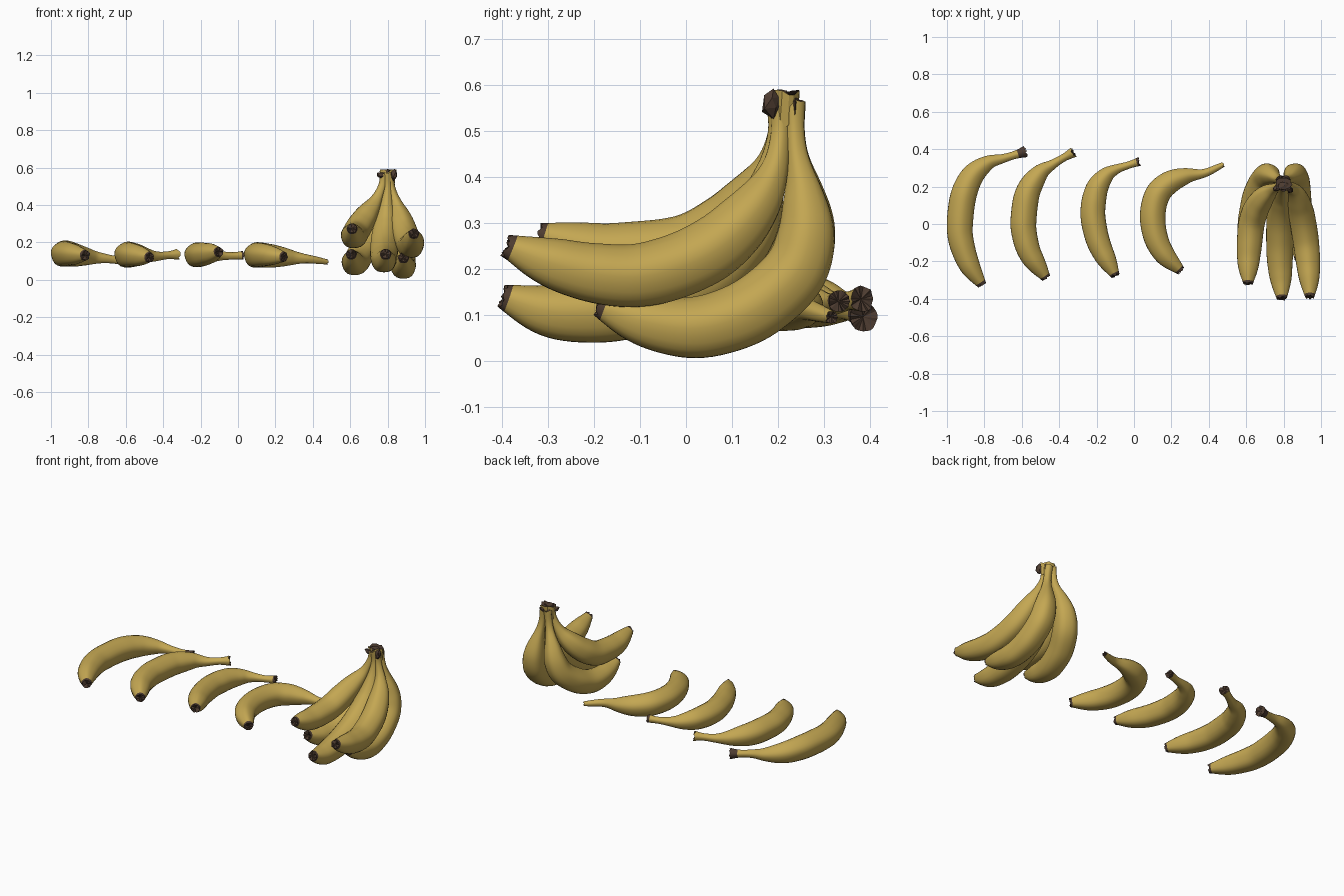
import bpy, bmesh, math, random
from mathutils import Vector, Matrix

if "Cube" in bpy.data.objects:
    bpy.data.objects.remove(bpy.data.objects["Cube"])

random.seed(4)

def material(name, rgb):
    m = bpy.data.materials.new(name)
    m.diffuse_color = (*rgb, 1)
    m.use_nodes = True
    m.node_tree.nodes["Principled BSDF"].inputs["Base Color"].default_value = m.diffuse_color
    return m

YELLOW = material("banana yellow", (0.55, 0.385, 0.085))
BROWN = material("dark brown", (0.075, 0.045, 0.03))

RINGS, SIDES = 64, 24
# relative thickness from blossom tip (0) to stem end (1)
PROFILE = [(0, .36), (.02, .43), (.06, .61), (.13, .82), (.25, .96), (.4, 1.02), (.55, 1.01),
           (.66, .9), (.74, .7), (.8, .48), (.86, .34), (.94, .28)]

def smooth_path(pts, n):
    """Catmull-Rom curve through pts, resampled evenly by length."""
    p = [Vector(q) for q in pts]
    p = [2 * p[0] - p[1]] + p + [2 * p[-1] - p[-2]]
    fine = []
    for a, b, c, d in zip(p, p[1:], p[2:], p[3:]):
        for k in range(20):
            t = k / 20
            fine.append(.5 * (2 * b + (c - a) * t + (2 * a - 5 * b + 4 * c - d) * t * t
                              + (3 * b - a - 3 * c + d) * t ** 3))
    fine.append(p[-2])
    dist = [0]
    for a, b in zip(fine, fine[1:]):
        dist.append(dist[-1] + (b - a).length)
    out, j = [], 0
    for i in range(n):
        s = dist[-1] * i / (n - 1)
        while j < len(fine) - 2 and dist[j + 1] < s:
            j += 1
        out.append(fine[j].lerp(fine[j + 1], (s - dist[j]) / (dist[j + 1] - dist[j])))
    return out

def radii(n, stem_end):
    prof = PROFILE + [(1, stem_end)]
    r = []
    for i in range(n):
        t = i / (n - 1)
        for (t0, r0), (t1, r1) in zip(prof, prof[1:]):
            if t <= t1 + 1e-9:
                r.append(r0 + (r1 - r0) * (t - t0) / (t1 - t0))
                break
    for _ in range(4):
        r = r[:1] + [(a + 2 * b + c) / 4 for a, b, c in zip(r, r[1:], r[2:])] + r[-1:]
    return r

def finish(bm, name):
    bmesh.ops.recalc_face_normals(bm, faces=bm.faces)
    me = bpy.data.meshes.new(name)
    bm.to_mesh(me)
    bm.free()
    me.materials.append(YELLOW)
    me.materials.append(BROWN)
    ob = bpy.data.objects.new(name, me)
    bpy.context.collection.objects.link(ob)
    return ob

def banana(name, pts, radius, stem_end=.36, dark_stem=.99):
    path, rad = smooth_path(pts, RINGS), radii(RINGS, stem_end)
    bm = bmesh.new()
    rings, side = [], None
    for i, c in enumerate(path):
        tan = (path[min(i + 1, RINGS - 1)] - path[max(i - 1, 0)]).normalized()
        if side is None:
            side = Vector((0, 0, 1))
        side = (side - tan * side.dot(tan)).normalized()
        other = tan.cross(side)
        ring = []
        for k in range(SIDES):
            a = math.tau * k / SIDES
            r = radius * rad[i] * (1 + .025 * math.cos(5 * a))   # soft ridges
            jag = tan * random.uniform(-.006, .006) if i in (0, RINGS - 1) else Vector()
            ring.append(bm.verts.new(c + r * (side * math.cos(a) + other * math.sin(a)) + jag))
        rings.append(ring)
    for i in range(RINGS - 1):
        t = i / (RINGS - 1)
        for k in range(SIDES):
            q = (k + 1) % SIDES
            f = bm.faces.new((rings[i][k], rings[i][q], rings[i + 1][q], rings[i + 1][k]))
            f.smooth = True
            f.material_index = int(t < .008 or t >= dark_stem)
    # dark end caps, slightly sunken
    for ring, c, inner in ((rings[0], path[0], path[1]), (rings[-1], path[-1], path[-2])):
        mid = bm.verts.new(c.lerp(inner, .4))
        for k in range(SIDES):
            f = bm.faces.new((ring[k], ring[(k + 1) % SIDES], mid))
            f.material_index = 1
    return finish(bm, name)

# four loose bananas lying on their sides, tip to stem
banana("loose_banana_1", [(-.813, -.325, .13), (-.88, -.22, .135), (-.922, -.1, .137), (-.931, 0, .138),
       (-.912, .15, .138), (-.862, .26, .13), (-.78, .327, .12), (-.70, .35, .112), (-.58, .387, .095)],
       .069, .45, .95)
banana("loose_banana_2", [(-.47, -.288, .12), (-.553, -.163, .13), (-.586, -.056, .132), (-.59, .035, .133),
       (-.568, .168, .133), (-.505, .27, .13), (-.436, .318, .125), (-.38, .352, .13), (-.325, .383, .135)],
       .068, .42)
banana("loose_banana_3", [(-.1, -.275, .15), (-.174, -.136, .137), (-.206, -.04, .133), (-.22, .067, .132),
       (-.2, .184, .132), (-.152, .257, .13), (-.099, .291, .128), (-.035, .313, .127), (.027, .333, .13)],
       .065, .36, .97)
banana("loose_banana_4", [(.25, -.25, .122), (.163, -.163, .13), (.115, -.067, .131), (.1, .05, .131),
       (.126, .158, .13), (.19, .222, .125), (.28, .257, .118), (.377, .272, .11), (.476, .317, .095)],
       .067, .2)

# bunch of five hanging from one crown
banana("bunch_right_upper", [(.94, -.39, .25), (.937, -.3, .215), (.93, -.2, .19), (.92, -.1, .185),
       (.905, 0, .213), (.89, .08, .26), (.87, .15, .335), (.845, .19, .41), (.82, .205, .49),
       (.81, .205, .565)], .069)
banana("bunch_left_upper", [(.61, -.32, .275), (.612, -.2, .24), (.618, -.1, .235), (.628, 0, .247),
       (.652, .08, .29), (.69, .14, .35), (.735, .18, .42), (.77, .2, .5), (.783, .205, .565)], .069)
banana("bunch_centre", [(.79, -.4, .14), (.785, -.3, .108), (.78, -.2, .106), (.78, -.1, .125),
       (.782, 0, .165), (.785, .08, .22), (.79, .145, .3), (.795, .18, .4), (.8, .2, .49),
       (.8, .2, .57)], .073)
banana("bunch_right_lower", [(.885, -.19, .12), (.885, -.1, .088), (.885, 0, .071), (.88, .08, .083),
       (.875, .16, .12), (.868, .235, .19), (.86, .262, .27), (.845, .257, .36), (.825, .24, .46),
       (.81, .235, .56)], .07)
banana("bunch_left_lower", [(.605, -.19, .14), (.612, -.1, .105), (.62, 0, .09), (.635, .08, .1),
       (.655, .16, .135), (.69, .235, .2), (.715, .262, .28), (.74, .257, .37), (.77, .24, .46),
       (.785, .235, .56)], .07)

# ragged crown joining the stems: yellow sides, dark cut top
bm = bmesh.new()
bmesh.ops.create_cone(bm, cap_ends=True, segments=14, radius1=.036, radius2=.046, depth=.075,
                      matrix=Matrix.Translation((.798, .214, .547)) @ Matrix.Diagonal((1, .72, 1, 1)))
for v in bm.verts:
    v.co += Vector([random.uniform(-.006, .006) for _ in range(3)])
for f in bm.faces:
    f.material_index = int(f.normal.z > .5)
finish(bm, "bunch_crown")

# dark torn flakes around the crown
bm = bmesh.new()
for x, y, z, sx, sy, sz in [(.835, .187, .56, .03, .04, .055), (.765, .19, .562, .045, .03, .03),
                            (.82, .238, .545, .04, .02, .07), (.775, .236, .55, .03, .02, .045),
                            (.80, .205, .582, .06, .04, .018)]:
    made = bmesh.ops.create_icosphere(bm, subdivisions=1, radius=.55, matrix=Matrix.Translation((x, y, z))
                                      @ Matrix.Diagonal((sx, sy, sz, 1)))
    for v in made["verts"]:
        v.co += Vector([random.uniform(-.005, .005) for _ in range(3)])
for f in bm.faces:
    f.material_index = 1
finish(bm, "crown_flakes")
